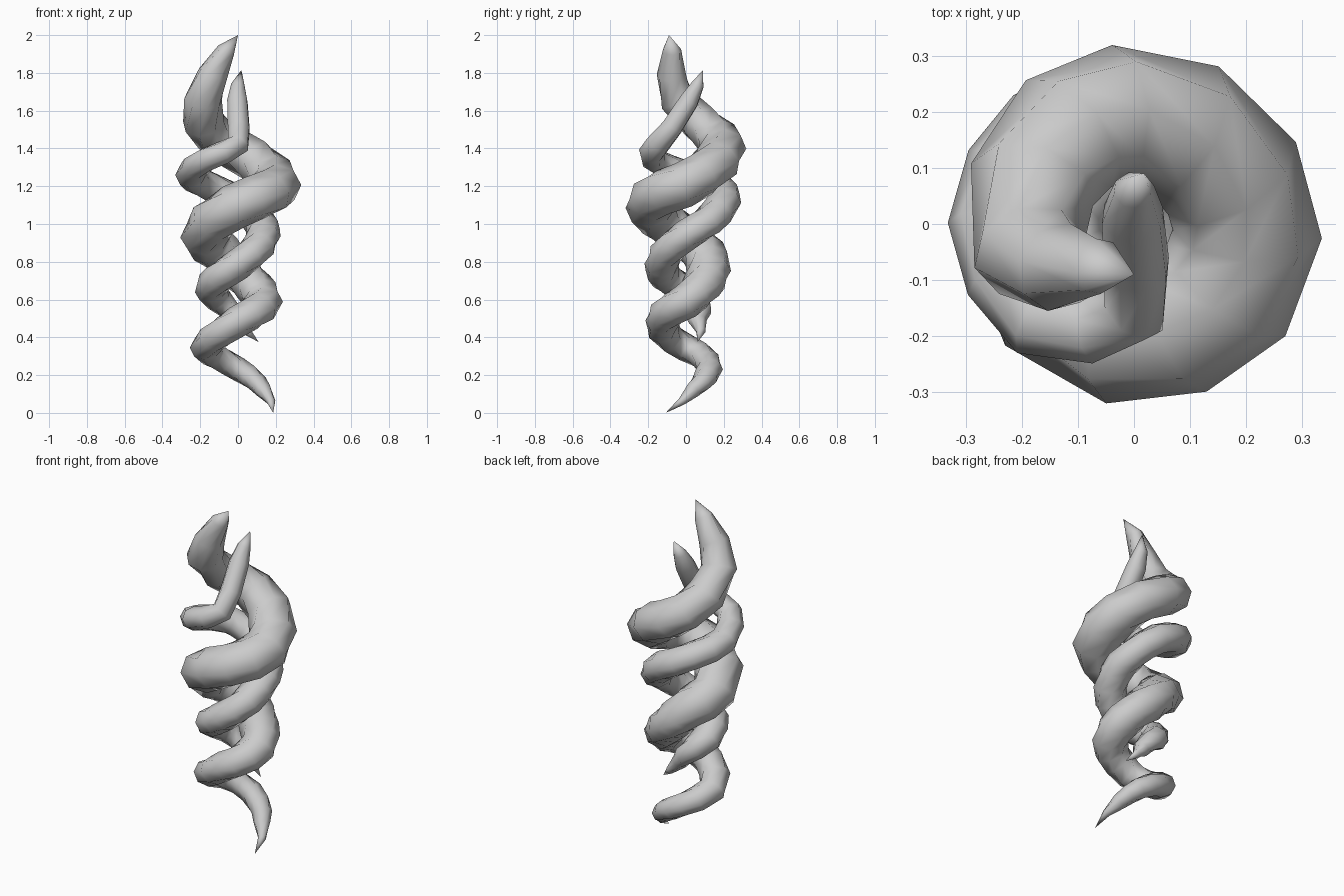
import bpy, bmesh
from math import sin, cos, tau, radians, ceil
from mathutils import Vector

if "Cube" in bpy.data.objects:
    bpy.data.objects.remove(bpy.data.objects["Cube"])

SIDES = 8
STEP = 33      # degrees of turn between rings
INWARD = 0.15  # how much the section is stretched towards the axis


def helix(keys):
    """Resample (angle, z, spiral radius, tube radius) keys to rings of (point, tube radius, outward)."""
    rings = []
    for a, b in zip(keys, keys[1:]):
        n = max(1, ceil((b[0] - a[0]) / STEP - 0.3))
        for k in range(n):
            rings.append([p + (q - p) * k / n for p, q in zip(a, b)])
    rings.append(keys[-1])
    out = []
    for d, z, R, r in rings:
        radial = Vector((cos(radians(d)), sin(radians(d)), 0))
        out.append((radial * (R - r * INWARD) + Vector((0, 0, z)), r, radial))
    return out


def strand(name, rings):
    """Sweep a tapering oval section along the rings, pointed at both ends."""
    bm = bmesh.new()
    pts = [ring[0] for ring in rings]
    last = len(pts) - 1
    bottom, top = bm.verts.new(pts[0]), bm.verts.new(pts[last])
    loops = []
    side = None
    for i in range(1, last):
        tan = (pts[i + 1] - pts[i - 1]).normalized()
        _, r, radial = rings[i]
        wide = 1 + INWARD if radial else 1
        side = radial or side
        side = (side - tan * side.dot(tan)).normalized()
        up = tan.cross(side)
        loops.append([bm.verts.new(pts[i] + r * (side * wide * cos(tau * k / SIDES) + up * 1.05 * sin(tau * k / SIDES)))
                      for k in range(SIDES)])
    for k in range(SIDES):
        m = (k + 1) % SIDES
        for a, b in zip(loops, loops[1:]):
            bm.faces.new((a[k], a[m], b[m], b[k]))
        bm.faces.new((bottom, loops[0][m], loops[0][k]))
        bm.faces.new((top, loops[-1][k], loops[-1][m]))
    bmesh.ops.recalc_face_normals(bm, faces=bm.faces)
    for f in bm.faces:
        f.smooth = True
    me = bpy.data.meshes.new(name)
    bm.to_mesh(me)
    bm.free()
    ob = bpy.data.objects.new(name, me)
    bpy.context.collection.objects.link(ob)
    return ob


# thick strand: full height, widest near the top
thick = [(-30, 0.0, .215, 0), (15, .12, .145, .04), (60, .195, .13, .058), (120, .27, .14, .063),
         (180, .345, .185, .07), (270, .485, .135, .08), (360, .59, .148, .09), (405, .67, .13, .097),
         (450, .755, .135, .103), (495, .85, .145, .108), (545, .93, .195, .112), (584, 1.02, .20, .116),
         (623, 1.09, .208, .116), (655, 1.135, .21, .116), (684, 1.17, .22, .116), (715, 1.205, .22, .116),
         (745, 1.26, .21, .114), (782, 1.335, .207, .112), (819, 1.405, .214, .108), (846, 1.46, .215, .106),
         (879, 1.54, .21, .10), (915, 1.66, .205, .09), (930, 1.79, .165, .073),
         (950, 1.92, .105, .045), (990, 2.0, .09, 0)]
strand("thick_strand", helix(thick))

# thin strand: fills the gaps, its top end leans back across the axis
thin = [(29, .375, .125, 0), (90, .49, .065, .045), (180, .65, .155, .075), (225, .715, .158, .079),
        (270, .785, .14, .08), (360, .94, .145, .08), (405, 1.01, .17, .08), (450, 1.12, .213, .08),
        (495, 1.205, .24, .075), (540, 1.26, .262, .07), (585, 1.34, .25, .062), (630, 1.42, .16, .058)]
tail = [(Vector((.004, -.075, 1.51)), .058, None), (Vector((-.003, .015, 1.65)), .054, None),
        (Vector((.0, .06, 1.735)), .036, None), (Vector((.018, .09, 1.815)), 0, None)]
strand("thin_strand", helix(thin) + tail)
